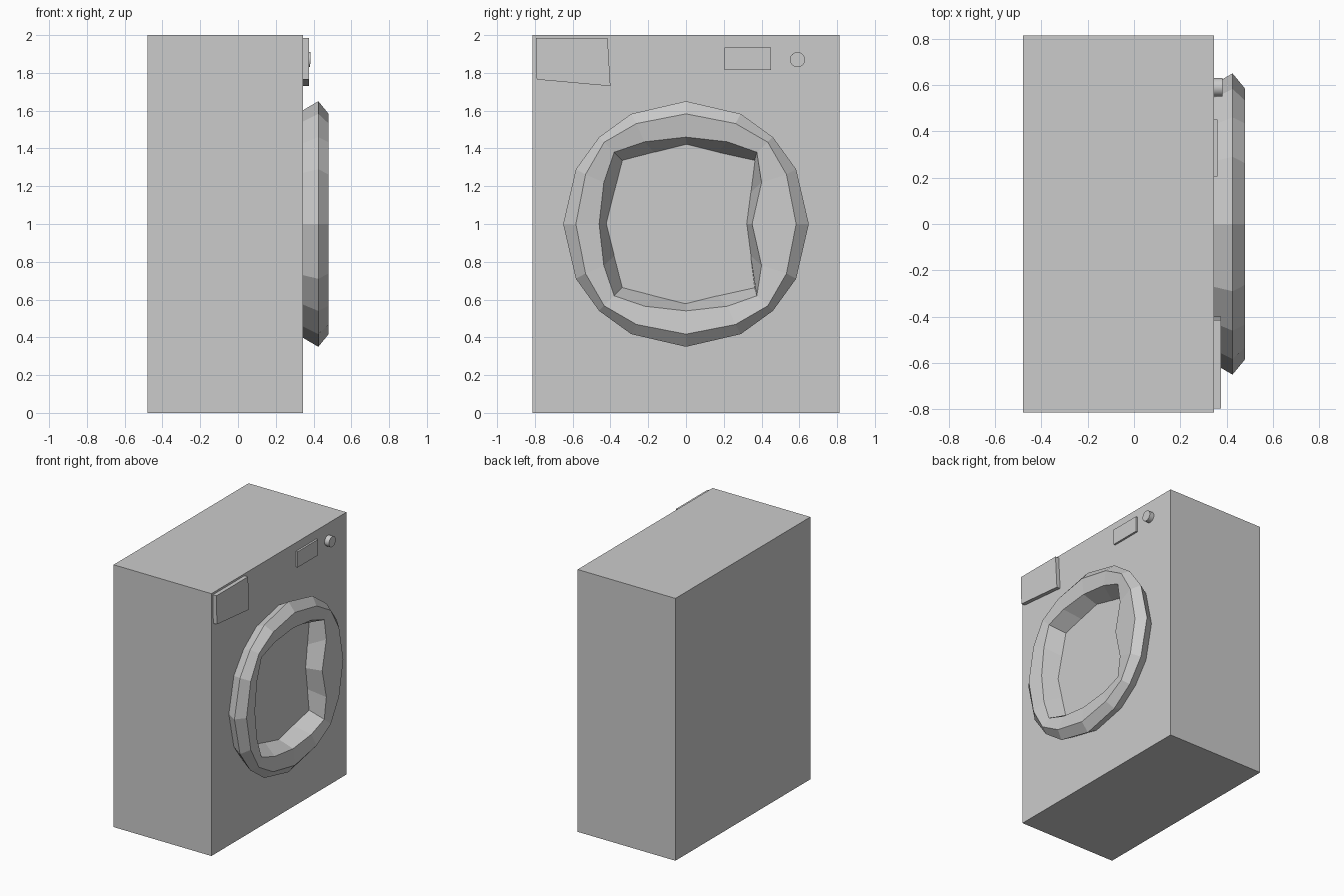
import bpy
import bmesh

FRONT = 0.345   # x of the cabinet's door face
DOOR_Z = 1.0    # height of the door centre

if "Cube" in bpy.data.objects:
    bpy.data.objects.remove(bpy.data.objects["Cube"])

grey = bpy.data.materials.new("light_grey")
grey.use_nodes = True
colour = (0.6, 0.6, 0.6, 1)
grey.diffuse_color = colour
grey.node_tree.nodes["Principled BSDF"].inputs["Base Color"].default_value = colour


def finish(name, bm):
    bmesh.ops.recalc_face_normals(bm, faces=bm.faces)
    mesh = bpy.data.meshes.new(name)
    bm.to_mesh(mesh)
    bm.free()
    mesh.materials.append(grey)
    obj = bpy.data.objects.new(name, mesh)
    bpy.context.collection.objects.link(obj)
    return obj


def prism(name, outline, x0, x1):
    """Extrude a (y, z) outline along x."""
    bm = bmesh.new()
    face = bm.faces.new([bm.verts.new((x0, y, z)) for y, z in outline])
    new = bmesh.ops.extrude_face_region(bm, geom=[face])["geom"]
    verts = [v for v in new if isinstance(v, bmesh.types.BMVert)]
    bmesh.ops.translate(bm, vec=(x1 - x0, 0, 0), verts=verts)
    return finish(name, bm)


def box(y0, y1, z0, z1):
    return [(y0, z0), (y1, z0), (y1, z1), (y0, z1)]


def rounded(r, a, b, c):
    """Sixteen-point loop, symmetric in both axes and the diagonals."""
    quarter = [(r, 0), (a, b), (c, c), (b, a)]
    loop = []
    for _ in range(4):
        loop += quarter
        quarter = [(-z, y) for y, z in quarter]
    return loop


def flatten_handle(loop, middle, upper, corner):
    """Pull the handle side of the opening inward."""
    loop[0] = (middle, 0)
    for i, y in ((1, upper), (2, corner)):
        loop[i] = (y, loop[i][1])
        loop[-i] = (y, loop[-i][1])
    return loop


# Cabinet
prism("cabinet", box(-0.813, 0.813, 0, 2), -0.48, FRONT)

# Door: loops running from the back edge, over the rim, into the opening
loops = [
    (FRONT - 0.005, rounded(0.6, 0.54, 0.27, 0.425)),
    (0.425, rounded(0.65, 0.583, 0.29, 0.46)),
    (0.48, rounded(0.583, 0.532, 0.262, 0.433)),
    (0.465, flatten_handle(rounded(0.46, 0.435, 0.22, 0.38), 0.35, 0.4, 0.375)),
    (FRONT - 0.005, flatten_handle(rounded(0.42, 0.378, 0.168, 0.335), 0.32, 0.342, 0.363)),
]
bm = bmesh.new()
rings = [[bm.verts.new((x, y, DOOR_Z + z)) for y, z in pts] for x, pts in loops]
for first, second in zip(rings, rings[1:] + rings[:1]):
    for i in range(len(first)):
        j = (i + 1) % len(first)
        bm.faces.new((first[i], first[j], second[j], second[i]))
finish("door_ring", bm)

# Control panel: detergent drawer, display and dial
drawer = [(-0.795, 1.985), (-0.79, 1.765), (-0.4, 1.73), (-0.415, 1.985)]
prism("detergent_drawer", drawer, FRONT - 0.005, 0.375)
prism("display", box(0.205, 0.45, 1.815, 1.935), FRONT - 0.005, 0.36)

bpy.ops.mesh.primitive_cylinder_add(vertices=32, radius=0.04, depth=0.045,
                                    location=(0.36, 0.59, 1.87),
                                    rotation=(0, 1.5708, 0))
dial = bpy.context.object
dial.name = "dial"
dial.data.materials.append(grey)
bpy.ops.object.shade_smooth_by_angle()
